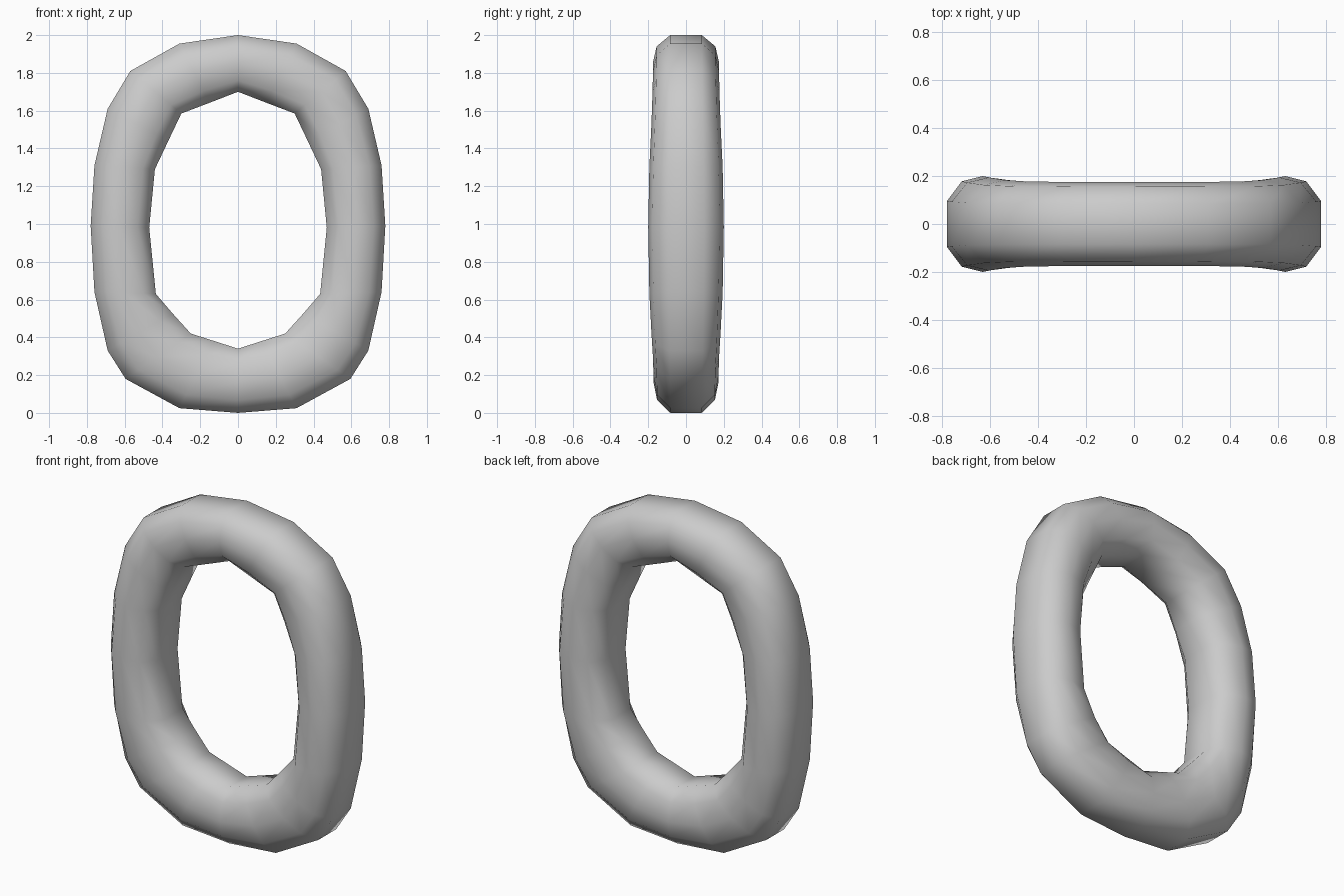
import bpy, bmesh

if "Cube" in bpy.data.objects:
    bpy.data.objects.remove(bpy.data.objects["Cube"])

# Half outline, top to bottom: outer x, outer z, inner x, inner z, half depth
half = [
    (0.00, 2.000, 0.00, 1.70, 0.175),
    (0.31, 1.955, 0.15, 1.642, 0.175),
    (0.57, 1.810, 0.30, 1.585, 0.177),
    (0.69, 1.610, 0.37, 1.438, 0.183),
    (0.76, 1.310, 0.44, 1.29, 0.194),
    (0.78, 0.990, 0.47, 0.98, 0.200),
    (0.76, 0.640, 0.435, 0.63, 0.194),
    (0.69, 0.330, 0.345, 0.525, 0.183),
    (0.595, 0.18, 0.25, 0.42, 0.175),
    (0.31, 0.025, 0.125, 0.38, 0.172),
    (0.00, 0.000, 0.00, 0.34, 0.172),
]
# Rounded cross-section: (position from outer to inner edge, depth factor)
side = [(0, 0.48), (0.2, 0.89), (0.48, 1), (0.8, 0.89), (1, 0.48)]
section = side + [(t, -d) for t, d in reversed(side)]

# Mirror the half outline into a closed loop
loop = half + [(-ox, oz, -ix, iz, d) for ox, oz, ix, iz, d in reversed(half[1:-1])]

# Sweep the cross-section around the loop
bm = bmesh.new()
rings = [[bm.verts.new((ox + (ix - ox) * t, d * f, oz + (iz - oz) * t))
          for t, f in section] for ox, oz, ix, iz, d in loop]
n = len(section)
for i, a in enumerate(rings):
    b = rings[(i + 1) % len(rings)]
    for j in range(n):
        k = (j + 1) % n
        bm.faces.new((a[j], a[k], b[k], b[j]))
bmesh.ops.recalc_face_normals(bm, faces=bm.faces)
for f in bm.faces:
    f.smooth = True

mesh = bpy.data.meshes.new("oval_ring")
bm.to_mesh(mesh)
bm.free()
ring = bpy.data.objects.new("oval_ring", mesh)
bpy.context.collection.objects.link(ring)
